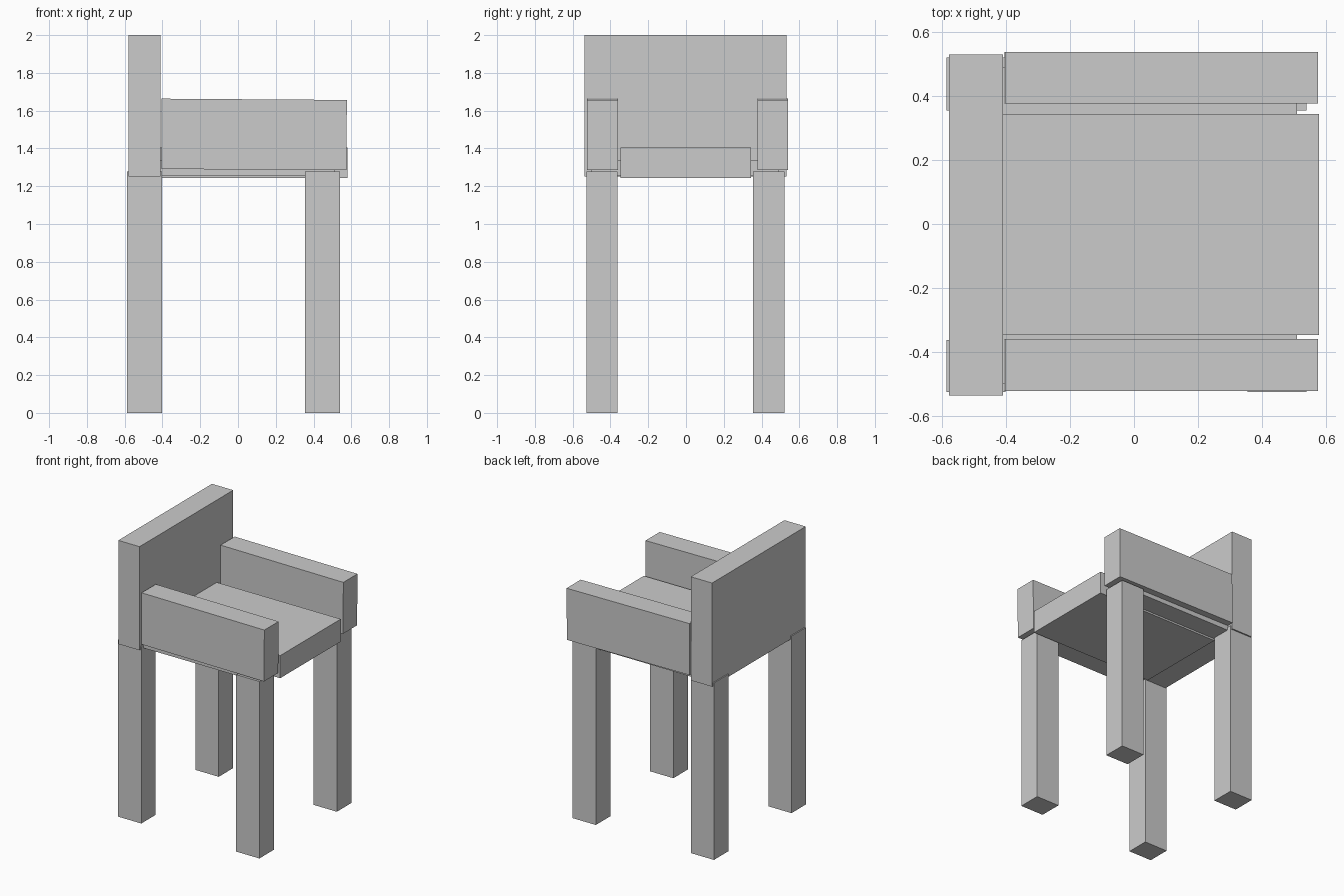
import bpy
from math import radians

if "Cube" in bpy.data.objects:
    bpy.data.objects.remove(bpy.data.objects["Cube"])


def box(name, x, y, z, tilt=0.0):
    """Box from (min, max) extents, tilted about y in degrees."""
    bpy.ops.mesh.primitive_cube_add(
        size=1,
        location=[(a + b) / 2 for a, b in (x, y, z)],
        rotation=(0, radians(tilt), 0))
    ob = bpy.context.object
    ob.name = name
    ob.scale = [b - a for a, b in (x, y, z)]
    bpy.ops.object.transform_apply(location=False, rotation=True, scale=True)
    return ob


# Seat and backrest
box("seat", (-0.412, 0.58), (-0.348, 0.344), (1.243, 1.406))
box("backrest", (-0.58, -0.41), (-0.537, 0.531), (1.252, 2.0))

# Each side: leg span, armrest span and hidden rail span along y
sides = {
    "near": ((-0.527, -0.363), (-0.523, -0.361), (-0.50, -0.345)),
    "far": ((0.356, 0.521), (0.378, 0.539), (0.34, 0.49)),
}
for side, (leg_y, arm_y, rail_y) in sides.items():
    # Square legs
    box(f"{side}_back_leg", (-0.588, -0.403), leg_y, (0, 1.277))
    box(f"{side}_front_leg", (0.355, 0.54), leg_y, (0, 1.277))
    # Armrest, leaning very slightly towards the open end
    box(f"{side}_armrest", (-0.405, 0.575), arm_y, (1.288, 1.66), tilt=0.4)
    # Rail joining seat, armrest and legs
    box(f"{side}_rail", (-0.412, 0.51), rail_y, (1.256, 1.34))
